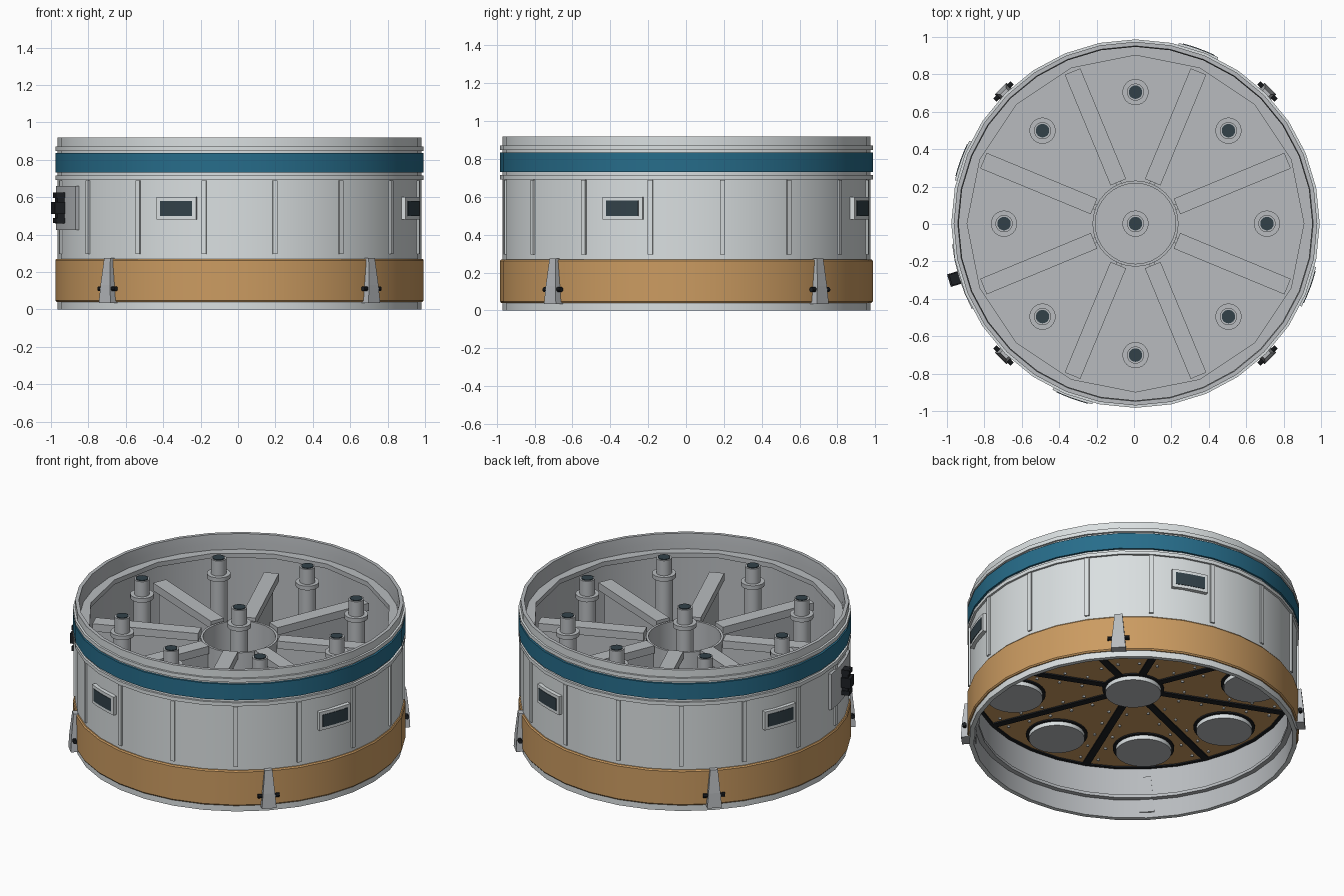
import bpy, bmesh
from math import cos, sin, pi, radians
from mathutils import Matrix, Vector

if "Cube" in bpy.data.objects:
    bpy.data.objects.remove(bpy.data.objects["Cube"], do_unlink=True)

CENTRE = Vector((0.008, 0.002, 0))


def material(name, rgb):
    m = bpy.data.materials.new(name)
    m.use_nodes = True
    m.diffuse_color = (*rgb, 1)
    m.node_tree.nodes["Principled BSDF"].inputs["Base Color"].default_value = (*rgb, 1)
    return m


HULL = material("light grey", (0.70, 0.74, 0.75))
GREY = material("mid grey", (0.48, 0.50, 0.52))
AMBER = material("amber", (0.60, 0.33, 0.12))
TEAL = material("teal", (0.02, 0.152, 0.256))
GLASS = material("dark slate", (0.032, 0.053, 0.066))
BLACK = material("black", (0.012, 0.014, 0.017))


def finish(name, bm, mats, rule=None, smooth=True):
    """Turn a bmesh into an object; rule(centre, normal) picks a material slot."""
    bmesh.ops.recalc_face_normals(bm, faces=bm.faces)
    if rule:
        for f in bm.faces:
            f.material_index = rule(f.calc_center_median(), f.normal)
    me = bpy.data.meshes.new(name)
    bm.to_mesh(me)
    bm.free()
    ob = bpy.data.objects.new(name, me)
    bpy.context.collection.objects.link(ob)
    ob.location = CENTRE
    for m in mats:
        me.materials.append(m)
    if smooth:
        bpy.ops.object.select_all(action="DESELECT")
        ob.select_set(True)
        bpy.context.view_layer.objects.active = ob
        bpy.ops.object.shade_smooth_by_angle(angle=radians(30))
    return ob


def lathe(name, profile, mats, rule=None, segs=32):
    """Spin a closed (radius, height) profile into a full ring."""
    bm = bmesh.new()
    rings = [[bm.verts.new((r * cos(2 * pi * i / segs), r * sin(2 * pi * i / segs), z))
              for r, z in profile] for i in range(segs)]
    n = len(profile)
    for i in range(segs):
        a, b = rings[i], rings[(i + 1) % segs]
        for j in range(n):
            k = (j + 1) % n
            bm.faces.new((a[j], b[j], b[k], a[k]))
    return finish(name, bm, mats, rule)


def ring(name, r0, r1, z0, z1, mat, segs=32):
    return lathe(name, [(r0, z0), (r1, z0), (r1, z1), (r0, z1)], [mat], None, segs)


def patch(name, r0, r1, z0, z1, angle, half, mat, steps=4):
    """Curved plate hugging the hull."""
    bm = bmesh.new()
    cols = []
    for i in range(steps + 1):
        a = radians(angle - half + 2 * half * i / steps)
        cols.append([bm.verts.new((r * cos(a), r * sin(a), z))
                     for r, z in ((r0, z0), (r1, z0), (r1, z1), (r0, z1))])
    for a, b in zip(cols, cols[1:]):
        for j in range(4):
            k = (j + 1) % 4
            bm.faces.new((a[j], b[j], b[k], a[k]))
    bm.faces.new(cols[0])
    bm.faces.new(cols[-1][::-1])
    return finish(name, bm, [mat])


def add_box(bm, angle, r0, r1, width, z0, z1):
    m = (Matrix.Rotation(radians(angle), 4, "Z")
         @ Matrix.Translation(((r0 + r1) / 2, 0, (z0 + z1) / 2))
         @ Matrix.Diagonal((r1 - r0, width, z1 - z0, 1)))
    return bmesh.ops.create_cube(bm, size=1, matrix=m)["verts"]


def add_cyl(bm, x, y, z0, z1, r, segs=24):
    bmesh.ops.create_cone(bm, cap_ends=True, segments=segs, radius1=r, radius2=r,
                          depth=z1 - z0, matrix=Matrix.Translation((x, y, (z0 + z1) / 2)))


# Hull wall: light outside and below the deck, grey on the lip and inside above it
lathe("hull_wall",
      [(0.945, 0), (0.972, 0), (0.972, 0.92), (0.95, 0.92), (0.945, 0.86)],
      [HULL, GREY],
      lambda c, n: 0 if c.z < 0.3 or n.xy.dot(c.xy) > 0.5 else 1)
lathe("inner_wall_lining", [(0.94, 0.35), (0.948, 0.35), (0.948, 0.82), (0.94, 0.82)], [GREY])

# Coloured bands and raised hoops
lathe("amber_band", [(0.96, 0.04), (0.979, 0.04), (0.985, 0.048), (0.985, 0.262),
                     (0.979, 0.27), (0.96, 0.27)], [AMBER])
ring("teal_band", 0.96, 0.985, 0.732, 0.835, TEAL)
ring("lower_hoop", 0.96, 0.985, 0.692, 0.715, HULL)
ring("upper_hoop", 0.96, 0.985, 0.848, 0.872, HULL)

# Inner flanges
ring("upper_inner_flange", 0.90, 0.962, 0.79, 0.82, GREY, 16)
ring("lower_inner_flange", 0.915, 0.95, 0.12, 0.14, GREY)

# Vertical ribs round the side
for i in range(16):
    patch("side_rib", 0.96, 0.982, 0.295, 0.688, 11.25 + 22.5 * i, 0.75, HULL, 1)

# Four windows
for a in (-20, 70, 160, 250):
    patch("window_frame", 0.96, 0.993, 0.48, 0.60, a, 6.5, HULL)
    patch("window_glass", 0.99, 0.996, 0.50, 0.58, a, 5.2, GLASS)

# Access panel with its latch
patch("access_panel", 0.96, 0.987, 0.425, 0.66, 197, 10.5, GREY)
bm = bmesh.new()
add_box(bm, 197, 0.98, 1.025, 0.05, 0.46, 0.625)
add_box(bm, 197, 0.98, 1.043, 0.07, 0.51, 0.575)
for z in (0.475, 0.61):
    add_box(bm, 197, 0.98, 1.034, 0.06, z - 0.014, z + 0.014)
finish("panel_latch", bm, [BLACK], smooth=False)

# Four tapered clamps with cross bolts
for a in (45, 135, 225, 315):
    bm = bmesh.new()
    turn = Matrix.Rotation(radians(a), 4, "Z")
    loops = []
    for r, w, z in ((1.02, 0.088, 0.035), (1.015, 0.072, 0.13), (1.0, 0.046, 0.275)):
        loops.append([bm.verts.new(turn @ Vector(p)) for p in
                      ((0.935, -w / 2, z), (r, -w / 2, z), (r, w / 2, z), (0.935, w / 2, z))])
    for lo, hi in zip(loops, loops[1:]):
        for j in range(4):
            k = (j + 1) % 4
            bm.faces.new((lo[j], lo[k], hi[k], hi[j]))
    bm.faces.new(loops[0])
    bm.faces.new(loops[-1])
    finish("clamp", bm, [GREY], smooth=False)
    bm = bmesh.new()
    bmesh.ops.create_cone(bm, cap_ends=True, segments=10, radius1=0.013, radius2=0.013,
                          depth=0.13, matrix=turn @ Matrix.Translation((0.998, 0, 0.11))
                          @ Matrix.Rotation(pi / 2, 4, "X"))
    finish("clamp_bolt", bm, [BLACK])

# Deck: amber underneath, grey on top
bm = bmesh.new()
add_cyl(bm, 0, 0, 0.34, 0.36, 0.946, 32)
finish("deck", bm, [GREY, AMBER], lambda c, n: 1 if n.z < -0.5 else 0)
ring("deck_seal", 0.925, 0.946, 0.332, 0.345, BLACK)

# Spokes, the seams under them, and rows of rivets
for i in range(8):
    a = 22.5 + 45 * i
    bm = bmesh.new()
    add_box(bm, a, 0.24, 0.88, 0.09, 0.655, 0.705)
    add_box(bm, a, 0.22, 0.86, 0.03, 0.355, 0.66)
    finish("spoke", bm, [GREY], smooth=False)
    bm = bmesh.new()
    add_box(bm, a, 0.16, 0.93, 0.045, 0.332, 0.345)
    finish("deck_seam", bm, [BLACK], smooth=False)
    bm = bmesh.new()
    for j in range(5):
        for side in (-0.055, 0.055):
            p = Matrix.Rotation(radians(a), 3, "Z") @ Vector((0.3 + 0.14 * j, side, 0))
            add_cyl(bm, p.x, p.y, 0.33, 0.342, 0.008, 6)
    finish("deck_rivets", bm, [HULL], smooth=False)

# Central hub wall
ring("hub_wall", 0.215, 0.23, 0.355, 0.69, GREY)

# Nine stand pipes with collars above and round port covers below
spots = [(0, 0)] + [(0.703 * cos(i * pi / 4), 0.703 * sin(i * pi / 4)) for i in range(8)]
for x, y in spots:
    bm = bmesh.new()
    add_cyl(bm, x, y, 0.355, 0.755, 0.052)
    add_cyl(bm, x, y, 0.755, 0.782, 0.07)
    add_cyl(bm, x, y, 0.782, 0.88, 0.046)
    finish("stand_pipe", bm, [GREY])
    bm = bmesh.new()
    add_cyl(bm, x, y, 0.87, 0.885, 0.036)
    finish("pipe_cap", bm, [GLASS])
    bm = bmesh.new()
    add_cyl(bm, x, y, 0.331, 0.345, 0.182, 32)
    finish("port_seal", bm, [BLACK])
    bm = bmesh.new()
    add_cyl(bm, x, y, 0.305, 0.345, 0.165, 32)
    finish("port_cover", bm, [HULL, GREY], lambda c, n: 1 if n.z < -0.5 else 0)
